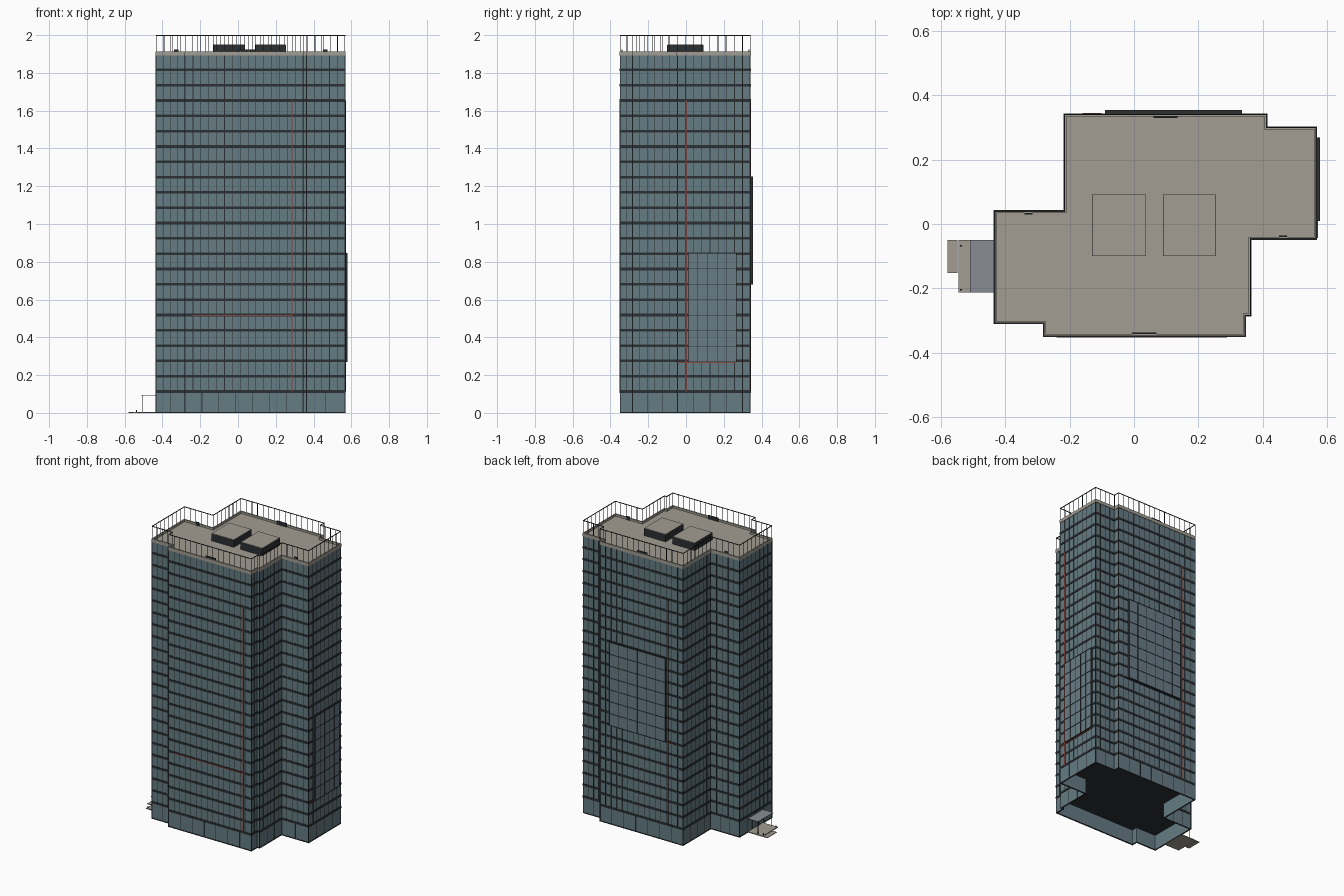
import bpy, bmesh
from mathutils import Vector, Matrix

if "Cube" in bpy.data.objects:
    bpy.data.objects.remove(bpy.data.objects["Cube"])

FOOT = [(-0.433, -0.308), (-0.28, -0.308), (-0.28, -0.348), (0.345, -0.348), (0.345, -0.284),
        (0.362, -0.284), (0.362, -0.046), (0.566, -0.046), (0.566, 0.30), (0.412, 0.30),
        (0.412, 0.34), (-0.216, 0.34), (-0.216, 0.04), (-0.433, 0.04)]
FOOT = [Vector(p) for p in FOOT]
N = len(FOOT)


def material(name, rgb):
    m = bpy.data.materials.new(name)
    m.diffuse_color = (*rgb, 1)
    m.use_nodes = True
    m.node_tree.nodes["Principled BSDF"].inputs["Base Color"].default_value = m.diffuse_color
    return m


GLASS = material("blue_glass", (0.13, 0.20, 0.23))
PANEL = material("panel_glass", (0.14, 0.20, 0.235))
DARK = material("dark_metal", (0.025, 0.03, 0.033))
STONE = material("roof_stone", (0.36, 0.34, 0.29))
GREY = material("canopy_grey", (0.25, 0.27, 0.30))
RED = material("red_trim", (0.25, 0.06, 0.045))


def finish(bm, name, mat):
    me = bpy.data.meshes.new(name)
    bm.to_mesh(me)
    bm.free()
    me.materials.append(mat)
    ob = bpy.data.objects.new(name, me)
    bpy.context.collection.objects.link(ob)
    return ob


def add_box(bm, x0, x1, y0, y1, z0, z1):
    c = Vector(((x0 + x1) / 2, (y0 + y1) / 2, (z0 + z1) / 2))
    bmesh.ops.create_cube(bm, size=1, matrix=Matrix.Translation(c) @
                          Matrix.Diagonal((x1 - x0, y1 - y0, z1 - z0, 1)))


def boxes(name, mat, items):
    bm = bmesh.new()
    for b in items:
        add_box(bm, *b)
    return finish(bm, name, mat)


def outline(d):
    # footprint pushed outward by d
    res = []
    for i, p in enumerate(FOOT):
        a = (p - FOOT[i - 1]).normalized()
        b = (FOOT[(i + 1) % N] - p).normalized()
        res.append(p + d * Vector((a.y + b.y, -a.x - b.x)))
    return res


def add_prism(bm, d, z0, z1, caps=True):
    pts = outline(d)
    lo = [bm.verts.new((p.x, p.y, z0)) for p in pts]
    hi = [bm.verts.new((p.x, p.y, z1)) for p in pts]
    for i in range(N):
        j = (i + 1) % N
        bm.faces.new((lo[i], lo[j], hi[j], hi[i]))
    if caps:
        bm.faces.new(hi)
        bm.faces.new(lo[::-1])


def add_ring(bm, d0, d1, z0, z1):
    # closed rectangular band following the footprint between two offsets
    loops = [[bm.verts.new((p.x, p.y, z)) for p in outline(d)]
             for d, z in ((d1, z0), (d1, z1), (d0, z1), (d0, z0))]
    for k in range(4):
        a, b = loops[k], loops[(k + 1) % 4]
        for i in range(N):
            j = (i + 1) % N
            bm.faces.new((a[i], a[j], b[j], b[i]))


def along(step, d):
    # evenly spaced points on every wall, including corners
    pts = outline(d)
    for i in range(N):
        p, q = pts[i], pts[(i + 1) % N]
        n = max(1, round((q - p).length / step))
        for k in range(n):
            yield p.lerp(q, k / n)


def posts(name, mat, step, d, r, z0, z1):
    return boxes(name, mat, [(p.x - r, p.x + r, p.y - r, p.y + r, z0, z1) for p in along(step, d)])


FLOOR0, STOREY, LEVELS = 0.113, 0.0811, 22
TOP = 1.895

# glass curtain wall, open ground floor below
bm = bmesh.new()
add_prism(bm, 0, FLOOR0, TOP)
finish(bm, "curtain_wall", GLASS)
bm = bmesh.new()
add_ring(bm, -0.004, 0, 0, FLOOR0)
finish(bm, "ground_floor_glass", GLASS)

# dark floor bands and base strip
bm = bmesh.new()
for i in range(LEVELS):
    z = FLOOR0 + STOREY * i
    add_prism(bm, 0.003, z - 0.007, z + 0.007)
finish(bm, "floor_bands", DARK)
bm = bmesh.new()
add_ring(bm, -0.005, 0.002, 0, 0.006)
finish(bm, "base_strip", DARK)

# vertical mullions
posts("mullions", DARK, 0.042, 0, 0.0016, FLOOR0, TOP)
posts("ground_mullions", DARK, 0.085, 0, 0.0015, 0, FLOOR0)
boxes("corner_posts", DARK, [(p.x - 0.0025, p.x + 0.0025, p.y - 0.0025, p.y + 0.0025, 0, TOP)
                             for p in outline(0)])

# roof slab and parapet
bm = bmesh.new()
add_prism(bm, 0, TOP - 0.003, 1.90)
finish(bm, "roof_slab", STONE)
bm = bmesh.new()
add_ring(bm, -0.006, 0.003, TOP - 0.004, 1.914)
finish(bm, "parapet", STONE)

# roof railing
posts("railing_posts", DARK, 0.042, 0, 0.0013, 1.91, 1.998)
bm = bmesh.new()
add_ring(bm, -0.002, 0.002, 1.996, 2.0)
finish(bm, "railing_top", DARK)

# roof plant boxes with pale lids
plant = [(-0.13, 0.038), (0.09, 0.253)]
boxes("roof_plant", DARK, [(a, b, -0.10, 0.092, 1.90, 1.948) for a, b in plant])
boxes("roof_plant_lids", STONE, [(a + .001, b - .001, -0.099, 0.091, 1.948, 1.951) for a, b in plant])

# slim fixtures just inside the railing
boxes("railing_fixtures", DARK, [(-0.006, 0.07, -0.342, -0.337, 1.90, 1.925),
                                 (0.06, 0.135, 0.33, 0.335, 1.90, 1.925),
                                 (-0.34, -0.315, 0.03, 0.034, 1.90, 1.925),
                                 (0.45, 0.475, -0.040, -0.036, 1.90, 1.925)])


# raised screens on the right and back walls: glass, frame and grid lines
def frange(a, b, n):
    return [a + (b - a) * i / n for i in range(n + 1)]


t = 0.0014
boxes("right_screen", PANEL, [(0.566, 0.576, 0.01, 0.268, 0.27, 0.845)])
grid = [(0.566, 0.5785, y - t, y + t, 0.269, 0.846) for y in frange(0.011, 0.267, 5)]
grid += [(0.566, 0.5785, 0.01, 0.268, z - t, z + t) for z in frange(0.271, 0.844, 7)]
boxes("right_screen_grid", DARK, grid)
boxes("back_screen", PANEL, [(-0.09, 0.335, 0.34, 0.352, 0.68, 1.25)])
grid = [(x - t, x + t, 0.34, 0.3545, 0.679, 1.251) for x in frange(-0.089, 0.334, 6)]
grid += [(-0.09, 0.335, 0.34, 0.3545, z - t, z + t) for z in frange(0.681, 1.249, 7)]
boxes("back_screen_grid", DARK, grid)

# thin red accent strips
boxes("red_strips", RED, [(0.283, 0.289, -0.353, -0.347, FLOOR0, 1.655),
                          (-0.24, 0.283, -0.353, -0.347, 0.513, 0.519),
                          (0.565, 0.571, -0.002, 0.004, FLOOR0, 1.655),
                          (0.565, 0.571, -0.044, 0.268, 0.264, 0.269),
                          (-0.107, -0.101, 0.339, 0.345, FLOOR0, 1.655),
                          (-0.16, -0.101, 0.339, 0.345, 0.673, 0.678)])

# entrance: canopy, poles, step, ramp and handrail
boxes("entrance_canopy", GREY, [(-0.51, -0.43, -0.213, -0.05, 0.091, 0.095)])
boxes("canopy_poles", DARK, [(-0.505, -0.502, y, y + 0.003, 0, 0.091) for y in (-0.207, -0.06)])
boxes("entrance_step", STONE, [(-0.545, -0.43, -0.213, -0.05, 0, 0.006)])
boxes("entrance_ramp", STONE, [(-0.58, -0.549, -0.152, -0.05, 0, 0.004)])
boxes("step_bollards", DARK, [(-0.54, -0.535, y, y + 0.005, 0.006, 0.016) for y in (-0.207, -0.07)])
boxes("entrance_door_frame", DARK, [(-0.436, -0.432, -0.17, -0.167, 0.006, 0.085),
                                    (-0.436, -0.432, -0.097, -0.094, 0.006, 0.085),
                                    (-0.436, -0.432, -0.17, -0.094, 0.083, 0.086)])
